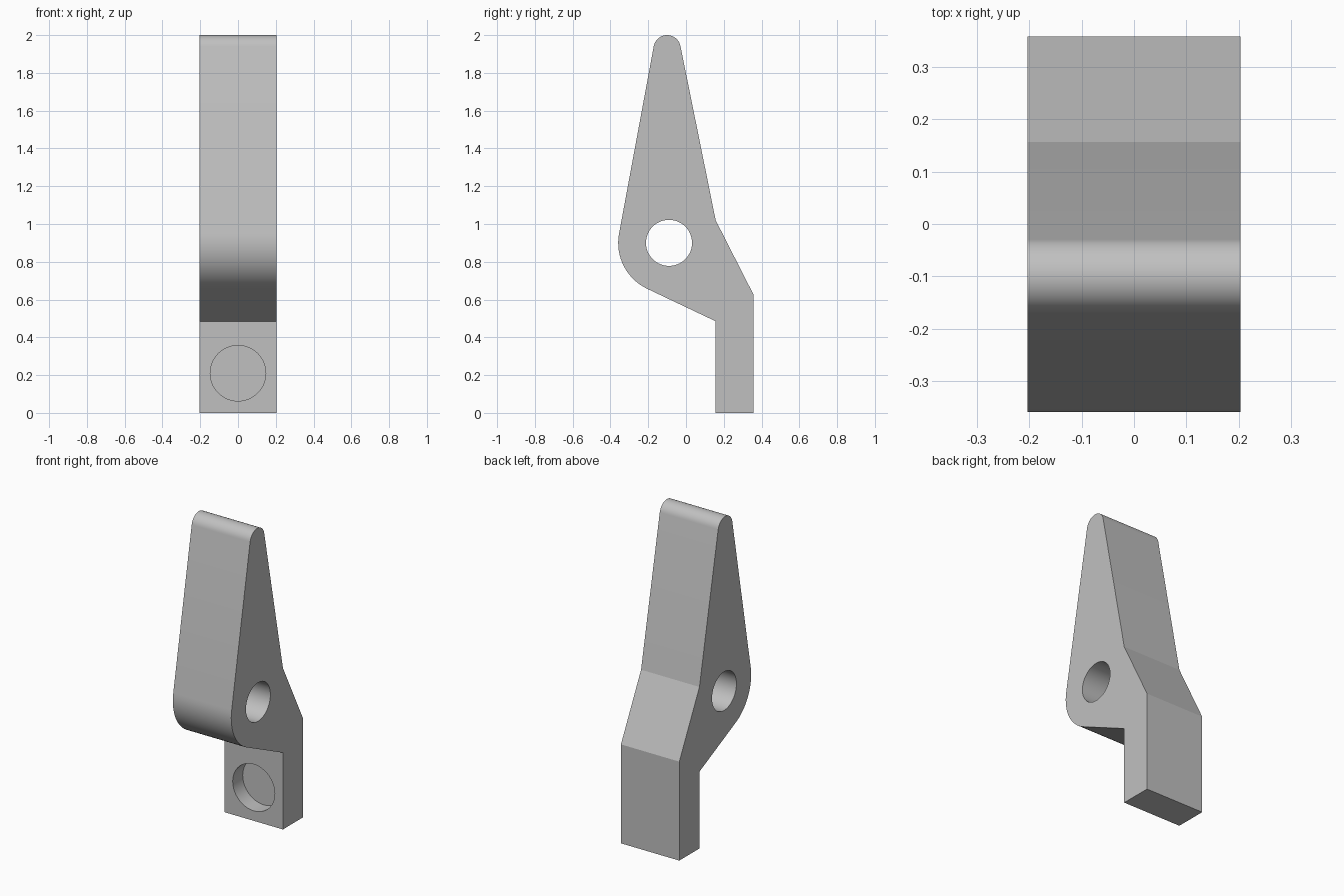
import bpy
import bmesh
from math import radians, sin, cos
from mathutils import Matrix, Vector

default = bpy.data.objects.get("Cube")
if default:
    bpy.data.objects.remove(default, do_unlink=True)

HALF_WIDTH = 0.204
PIVOT = (-0.09, 0.9)      # y, z of the pivot hole
TIP = (-0.1, 1.928)       # y, z of the rounded tip

# Plain grey material
grey = bpy.data.materials.new("plain grey")
grey.use_nodes = True
colour = (0.53, 0.53, 0.53, 1)
grey.diffuse_color = colour
grey.node_tree.nodes["Principled BSDF"].inputs["Base Color"].default_value = colour


def arc(centre, radius, start, end, steps):
    """Points (y, z) along an arc, angles in degrees."""
    angles = [radians(start + (end - start) * i / steps) for i in range(steps + 1)]
    return [(centre[0] + radius * cos(a), centre[1] + radius * sin(a)) for a in angles]


def make_object(name, bm):
    bmesh.ops.recalc_face_normals(bm, faces=bm.faces[:])
    mesh = bpy.data.meshes.new(name)
    bm.to_mesh(mesh)
    bm.free()
    mesh.materials.append(grey)
    obj = bpy.data.objects.new(name, mesh)
    bpy.context.collection.objects.link(obj)
    return obj


def cylinder(name, radius, length, centre, turn_axis):
    bm = bmesh.new()
    place = Matrix.Translation(centre) @ Matrix.Rotation(radians(90), 4, turn_axis)
    bmesh.ops.create_cone(bm, cap_ends=True, segments=64, radius1=radius,
                          radius2=radius, depth=length, matrix=place)
    obj = make_object(name, bm)
    obj.hide_render = True
    return obj


# Lever body: side profile extruded across the width
profile = [(0.157, 0), (0.358, 0), (0.358, 0.625), (0.157, 1.02)]
profile += arc(TIP, 0.072, 11.3, 169.6, 20)
profile += arc(PIVOT, 0.269, 169.6, 245.1, 16)
profile += [(0.157, 0.485)]

bm = bmesh.new()
side = bm.faces.new([bm.verts.new((-HALF_WIDTH, y, z)) for y, z in profile])
swept = bmesh.ops.extrude_face_region(bm, geom=[side])
bmesh.ops.translate(bm, vec=Vector((2 * HALF_WIDTH, 0, 0)),
                    verts=[v for v in swept["geom"] if isinstance(v, bmesh.types.BMVert)])
lever = make_object("lever_body", bm)

# Pivot hole right through, and a blind round pocket in the foot
cutters = [
    cylinder("pivot_hole_cutter", 0.122, 1, (0, *PIVOT), "Y"),
    cylinder("foot_pocket_cutter", 0.147, 0.2, (0, 0.157, 0.21), "X"),
]
bpy.context.view_layer.objects.active = lever
lever.select_set(True)
for cutter in cutters:
    cut = lever.modifiers.new(cutter.name, "BOOLEAN")
    cut.operation = "DIFFERENCE"
    cut.solver = "EXACT"
    cut.object = cutter
    bpy.ops.object.modifier_apply(modifier=cut.name)
for cutter in cutters:
    bpy.data.objects.remove(cutter, do_unlink=True)

bpy.ops.object.shade_smooth_by_angle(angle=radians(15))
